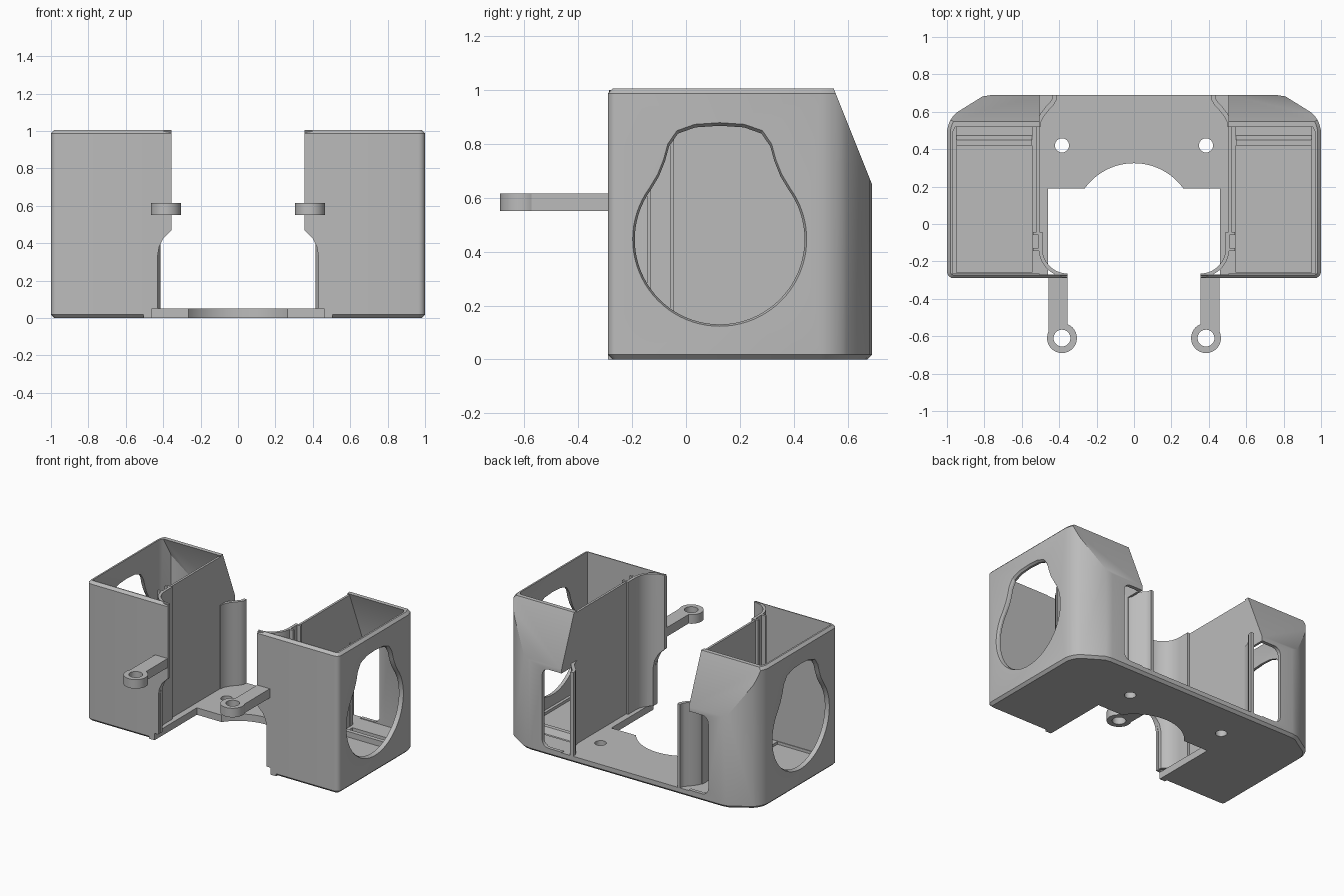
import bpy, bmesh, math
from mathutils import Vector

cube = bpy.data.objects.get("Cube")
if cube:
    bpy.data.objects.remove(cube, do_unlink=True)

GREY = (0.5, 0.5, 0.5, 1)
mat = bpy.data.materials.new("plain grey plastic")
mat.use_nodes = True
mat.diffuse_color = GREY
bsdf = mat.node_tree.nodes["Principled BSDF"]
bsdf.inputs["Base Color"].default_value = GREY
bsdf.inputs["Roughness"].default_value = 0.6


def prism(pts, axis, a, b, flare=1.0):
    """Extrude a 2D outline along an axis from a to b; flare scales the far end."""
    place = {"x": lambda u, v, w: (w, u, v),
             "y": lambda u, v, w: (u, w, v),
             "z": lambda u, v, w: (u, v, w)}[axis]
    bm = bmesh.new()
    cu = sum(p[0] for p in pts) / len(pts)
    cv = sum(p[1] for p in pts) / len(pts)
    low = [bm.verts.new(place(u, v, a)) for u, v in pts]
    high = [bm.verts.new(place(cu + (u - cu) * flare, cv + (v - cv) * flare, b))
            for u, v in pts]
    bm.faces.new(low)
    bm.faces.new(high)
    for i in range(len(pts)):
        j = (i + 1) % len(pts)
        bm.faces.new((low[i], low[j], high[j], high[i]))
    bmesh.ops.recalc_face_normals(bm, faces=bm.faces[:])
    return bm


def box(x0, x1, y0, y1, z0, z1):
    return prism([(x0, y0), (x1, y0), (x1, y1), (x0, y1)], "z", z0, z1)


def arc(cx, cy, r, start, end, n):
    steps = [math.radians(start + (end - start) * i / n) for i in range(n + 1)]
    return [(cx + r * math.cos(t), cy + r * math.sin(t)) for t in steps]


def circle(cx, cy, r):
    return arc(cx, cy, r, 0, 360, 32)[:-1]


def ribbon(path, half):
    """Outline of a thin wall that follows a path."""
    left, right = [], []
    for i, p in enumerate(path):
        d = Vector(path[min(i + 1, len(path) - 1)]) - Vector(path[max(i - 1, 0)])
        n = Vector((-d.y, d.x)).normalized() * half
        left.append(tuple(Vector(p) + n))
        right.append(tuple(Vector(p) - n))
    return left + right[::-1]


def bevel(bm, test, size, segments=1):
    edges = [e for e in bm.edges if e.calc_face_angle(0) > 0.5
             and test(e.verts[0].co, e.verts[1].co)]
    bmesh.ops.bevel(bm, geom=edges, offset=size, segments=segments,
                    profile=0.5, affect="EDGES", clamp_overlap=True)


def slope_cut(bm, shift=0.0):
    """Slice off the upper back of a solid along the slanted back plane."""
    res = bmesh.ops.bisect_plane(bm, geom=bm.verts[:] + bm.edges[:] + bm.faces[:],
                                 plane_co=(0, 0.69 - shift, 0.65),
                                 plane_no=(0, 0.35, 0.14), clear_outer=True)
    cut = [g for g in res["geom_cut"] if isinstance(g, bmesh.types.BMEdge)]
    bmesh.ops.holes_fill(bm, edges=cut)
    bmesh.ops.recalc_face_normals(bm, faces=bm.faces[:])
    return bm


def add(name, bm):
    mesh = bpy.data.meshes.new(name)
    bm.to_mesh(mesh)
    bm.free()
    obj = bpy.data.objects.new(name, mesh)
    bpy.context.collection.objects.link(obj)
    return obj


def part(name, bm, cutters=(), mirror=True):
    """Make a part, subtract cutters, mirror it and shade it."""
    obj = add(name, bm)
    obj.data.materials.append(mat)
    helpers = []
    for c in cutters:
        tool = add("cutter", c)
        tool.hide_render = True
        helpers.append(tool)
        mod = obj.modifiers.new("cut", "BOOLEAN")
        mod.operation, mod.solver, mod.object = "DIFFERENCE", "EXACT", tool
    if mirror:
        obj.modifiers.new("mirror", "MIRROR").use_mirror_merge = False
    deps = bpy.context.evaluated_depsgraph_get()
    mesh = bpy.data.meshes.new_from_object(obj.evaluated_get(deps))
    obj.modifiers.clear()
    obj.data = mesh
    for h in helpers:
        bpy.data.objects.remove(h, do_unlink=True)
    bpy.ops.object.select_all(action="DESELECT")
    obj.select_set(True)
    bpy.context.view_layer.objects.active = obj
    bpy.ops.object.shade_smooth_by_angle(angle=math.radians(28))
    return obj


IN = 0.505     # inner side of each housing
FRONT = -0.29
BACK = 0.69
FLOOR = 0.05

# Housing: open-topped box with slanted back and angled rear corner
plan = [(IN, FRONT), (1, FRONT), (1, 0.5), (0.985, 0.56), (0.95, 0.595),
        (0.81, 0.682), (0.76, BACK), (IN, BACK)]
housing = prism(plan, "z", 0, 1.005)
bevel(housing, lambda a, b: abs(a.z - b.z) > 0.5 and a.x > 0.9, 0.035, 4)
bevel(housing, lambda a, b: abs(a.z - b.z) < 0.01 and max(a.x, b.x) > IN + 0.01, 0.018)
slope_cut(housing)

hollow = [(0.3, FRONT + 0.025), (0.97, FRONT + 0.025), (0.97, 0.49),
          (0.93, 0.57), (0.75, BACK - 0.025), (0.3, BACK - 0.025)]
cavity = slope_cut(prism(hollow, "z", FLOOR, 1.2), 0.03)
recess = box(0.545, 0.95, -0.26, 0.52, 0.03, 0.1)

# Round side window with a narrower lobe on top
lobe = [(0.225, 0.68), (0.203, 0.735), (0.188, 0.79), (0.155, 0.838),
        (0.09, 0.861), (0, 0.867)]
half = arc(0, 0.445, 0.315, -90, 36, 28) + lobe
outline = [(0.125 + u, v) for u, v in half]
outline += [(0.125 - u, v) for u, v in half[-2:0:-1]]
window = prism(outline, "x", 0.9, 1.1)
window_rim = prism(outline, "x", 0.985, 1.015, 1.05)

# Opening in the back beside the inner wall
opening = box(0.4, 0.66, 0.55, 0.8, FLOOR + 0.005, 0.62)
bevel(opening, lambda a, b: abs(a.y - b.y) > 0.1 and a.x > 0.6, 0.05, 4)
part("housing", housing, [cavity, recess, window, window_rim, opening])

# Floor ridge
part("floor_ridge", prism([(0.42, 0.02), (0.48, 0.02), (0.45, 0.07), (0.42, 0.07)],
                          "x", 0.546, 0.949))

# Base plate joining both housings, with a curved cutout and screw holes
side = [(IN, BACK), (IN, FRONT), (0.46, FRONT), (0.46, 0.19)]
start = math.degrees(math.asin(0.19 / 0.325))
base = side + arc(0, 0, 0.325, start, 180 - start, 28) + [(-u, v) for u, v in side[::-1]]
plate = prism(base, "z", 0, FLOOR)
bevel(plate, lambda a, b: a.z + b.z < 0.01 and a.y + b.y > 1.3, 0.018)
part("base_plate", plate,
     [prism(circle(s * 0.385, 0.42, 0.038), "z", -0.1, 0.2) for s in (-1, 1)],
     mirror=False)


# Front flange and its curved corner wall, cut back near the bottom
def lower_cut():
    return prism([(0.3, -0.1), (0.46, -0.1), (0.46, FLOOR), (0.43, FLOOR),
                  (0.43, 0.33), (0.422, 0.38), (0.4, 0.425), (0.355, 0.47),
                  (0.3, 0.47)], "y", -0.4, 0.0)


flange = box(0.355, IN, FRONT, FRONT + 0.02, 0, 1.005)
bevel(flange, lambda a, b: abs(a.x - b.x) > 0.1 and a.y + b.y < 2 * FRONT + 0.01, 0.018)
part("front_flange", flange, [lower_cut()])
corner = arc(0.355, -0.13, 0.145, -90, 0, 14) + [(0.5, -0.05)]
part("corner_wall", prism(ribbon(corner, 0.01), "z", 0.03, 1.0), [lower_cut()])

# Slot ribs either side of the groove
for name, y in (("front_slot_rib", -0.145), ("rear_slot_rib", -0.06)):
    part(name, box(0.49, 0.54, y, y + 0.016, 0.03, 1.0))

# Inner wall following the slanted back
part("inner_wall", prism([(-0.06, 0.03), (0.56, 0.03), (0.56, 0.62), (0.685, 0.62),
                          (0.685, 0.65), (0.548, 0.995), (-0.06, 0.995)],
                         "x", IN, IN + 0.016))

# Flared rear lip of the inner wall
lip = [(0.512, 0.52), (0.508, 0.55), (0.49, 0.585), (0.462, 0.62),
       (0.438, 0.645), (0.427, 0.665), (0.425, BACK)]
part("rear_lip", prism(ribbon(lip, 0.012), "z", 0.03, 0.65))

# Mounting arms with ring ends
LOW, HIGH = 0.55, 0.615
def ring_hole():
    return prism(circle(0.385, -0.61, 0.045), "z", 0.4, 0.8)


part("arm", box(0.356, 0.456, -0.575, FRONT + 0.01, LOW, HIGH), [ring_hole()])
part("arm_ring", prism(circle(0.385, -0.61, 0.08), "z", LOW, HIGH), [ring_hole()])
